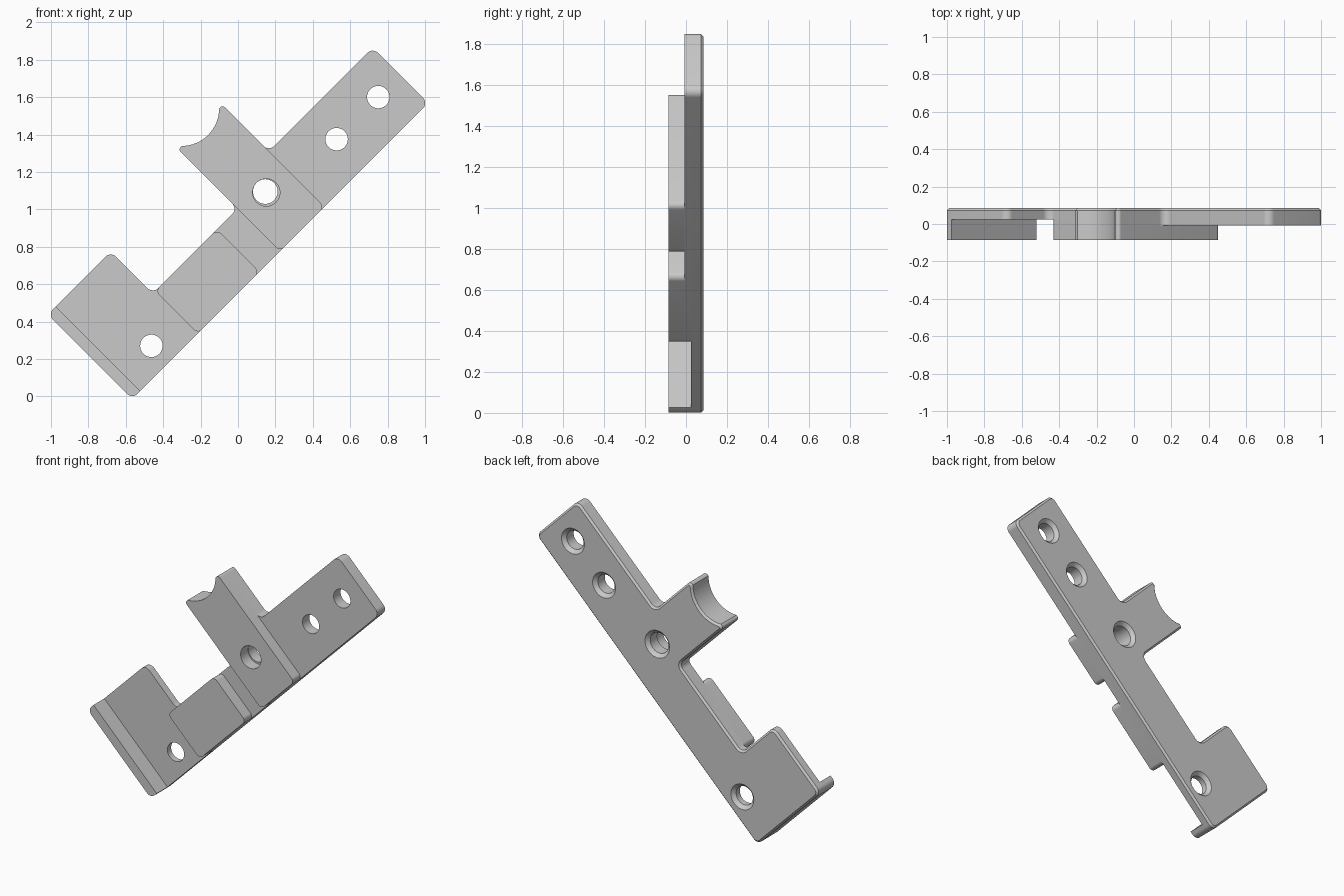
import bpy, bmesh, math
from mathutils import Vector

cube = bpy.data.objects.get("Cube")
if cube:
    bpy.data.objects.remove(cube, do_unlink=True)

GREY = (0.59, 0.59, 0.59, 1)
grey = bpy.data.materials.new("plain_grey")
grey.use_nodes = True
grey.diffuse_color = GREY
grey.node_tree.nodes["Principled BSDF"].inputs["Base Color"].default_value = GREY

# Depth levels, front to back
FRONT, MID, FLOOR, BACK = -0.085, -0.008, 0.025, 0.085
R = 0.04


def to_xz(s, t):
    """Bracket axes run at 45 degrees: s along the bar, t across it."""
    return Vector(((s - t) / 2, (s + t) / 2))


def rounded(corners, steps=8):
    """Outline from (s, t, radius) corners, with each corner filleted."""
    pts = [to_xz(s, t) for s, t, r in corners]
    out = []
    for i, p in enumerate(pts):
        r = corners[i][2]
        if r == 0:
            out.append(p)
            continue
        a = (pts[i - 1] - p).normalized()
        b = (pts[(i + 1) % len(pts)] - p).normalized()
        half = a.angle(b) / 2
        centre = p + (a + b).normalized() * r / math.sin(half)
        reach = r / math.tan(half)
        va, vb = p + a * reach - centre, p + b * reach - centre
        for k in range(steps + 1):
            out.append(centre + va.lerp(vb, k / steps).normalized() * r)
    return out


def new_object(name, bm):
    bmesh.ops.recalc_face_normals(bm, faces=bm.faces)
    mesh = bpy.data.meshes.new(name)
    bm.to_mesh(mesh)
    bm.free()
    mesh.materials.append(grey)
    ob = bpy.data.objects.new(name, mesh)
    bpy.context.collection.objects.link(ob)
    return ob


def prism(name, outline, y0, y1, chamfer=0):
    """Solid between two depths; the chamfer runs round the back rim."""
    bm = bmesh.new()
    front = [bm.verts.new((p.x, y0, p.y)) for p in outline]
    back = [bm.verts.new((p.x, y1, p.y)) for p in outline]
    bm.faces.new(front)
    rim = bm.faces.new(back[::-1])
    for k in range(len(outline)):
        bm.faces.new((front[k], front[k - 1], back[k - 1], back[k]))
    bmesh.ops.recalc_face_normals(bm, faces=bm.faces)
    if chamfer:
        bmesh.ops.bevel(bm, geom=list(rim.edges), offset=chamfer, segments=1, affect='EDGES')
    return new_object(name, bm)


def hole_cutter(x, z, r, flare=0.022):
    """Round bore that widens at the back face."""
    bm = bmesh.new()
    n = 48
    rings = []
    for y, rad in ((-0.2, r), (BACK - flare, r), (BACK + flare, r + 2 * flare)):
        rings.append([bm.verts.new((x + rad * math.cos(math.tau * k / n), y,
                                    z + rad * math.sin(math.tau * k / n))) for k in range(n)])
    for a, b in zip(rings, rings[1:]):
        for k in range(n):
            bm.faces.new((a[k - 1], a[k], b[k], b[k - 1]))
    bm.faces.new(rings[0])
    bm.faces.new(rings[-1])
    ob = new_object("hole_cutter", bm)
    ob.hide_render = True
    return ob


def finish(ob, cutters=()):
    """Cut the holes, bake the result and smooth the rounded walls."""
    for c in cutters:
        mod = ob.modifiers.new("hole", 'BOOLEAN')
        mod.object, mod.operation, mod.solver = c, 'DIFFERENCE', 'EXACT'
    bpy.context.view_layer.update()
    graph = bpy.context.evaluated_depsgraph_get()
    mesh = bpy.data.meshes.new_from_object(ob.evaluated_get(graph))
    ob.modifiers.clear()
    ob.data = mesh
    mesh.shade_smooth()
    mesh.set_sharp_from_angle(angle=math.radians(30))


# Main dimensions in bracket axes
LOW, NECK, TOP, FOOT_TOP, ARM_TOP = 0.55, 1.005, 1.145, 1.455, 1.64
END0, END1, FOOT, ARM0, ARM1 = -0.58, 2.585, 0.095, 1.0, 1.475

# Arm end with its concave scoop
scoop = []
for k in range(17):
    a = math.radians(225 + 90 * k / 16)
    scoop.append((1.2375 + 0.283 * math.cos(a), 1.84 + 0.283 * math.sin(a), 0))
arm_end = [(ARM0, ARM_TOP, 0.018)] + scoop + [(ARM1, ARM_TOP, 0.018)]
upper = [(ARM0, NECK, R)] + arm_end + [(ARM1, TOP, R), (END1, TOP, R), (END1, LOW, R)]

# Layers of the bracket
base_plate = prism("base_plate", rounded(
    [(END0, LOW, R), (END0, FOOT_TOP, R), (FOOT, FOOT_TOP, R), (FOOT, NECK, R)] + upper),
    FLOOR, BACK, chamfer=0.012)
upper_bar = prism("upper_bar", rounded([(0.5, LOW, 0), (0.5, NECK, 0)] + upper), MID, FLOOR)
arm_block = prism("arm_block", rounded(
    [(ARM0, LOW, 0.03)] + arm_end + [(ARM1, LOW, 0.03)]), FRONT, MID)
neck_pad = prism("neck_pad", rounded(
    [(s, t, 0.03) for s, t in ((0.12, LOW), (0.12, NECK), (0.78, NECK), (0.78, LOW))]),
    FRONT, FLOOR)
end_lip = prism("end_lip", rounded(
    [(END0, LOW, R), (END0, FOOT_TOP, R), (-0.495, FOOT_TOP, 0), (-0.495, LOW, 0)]),
    FRONT, FLOOR)

# Screw holes
foot_hole = hole_cutter(-0.463, 0.27, 0.06)
bar_holes = [hole_cutter(0.527, 1.375, 0.06), hole_cutter(0.75, 1.6, 0.06)]
pivot_back = hole_cutter(0.146, 1.095, 0.066)
pivot_front = hole_cutter(0.151, 1.09, 0.073)

finish(base_plate, bar_holes + [pivot_back, foot_hole])
finish(upper_bar, bar_holes + [pivot_back])
finish(arm_block, [pivot_front])
finish(neck_pad)
finish(end_lip)
for cutter in bar_holes + [foot_hole, pivot_back, pivot_front]:
    bpy.data.objects.remove(cutter, do_unlink=True)
